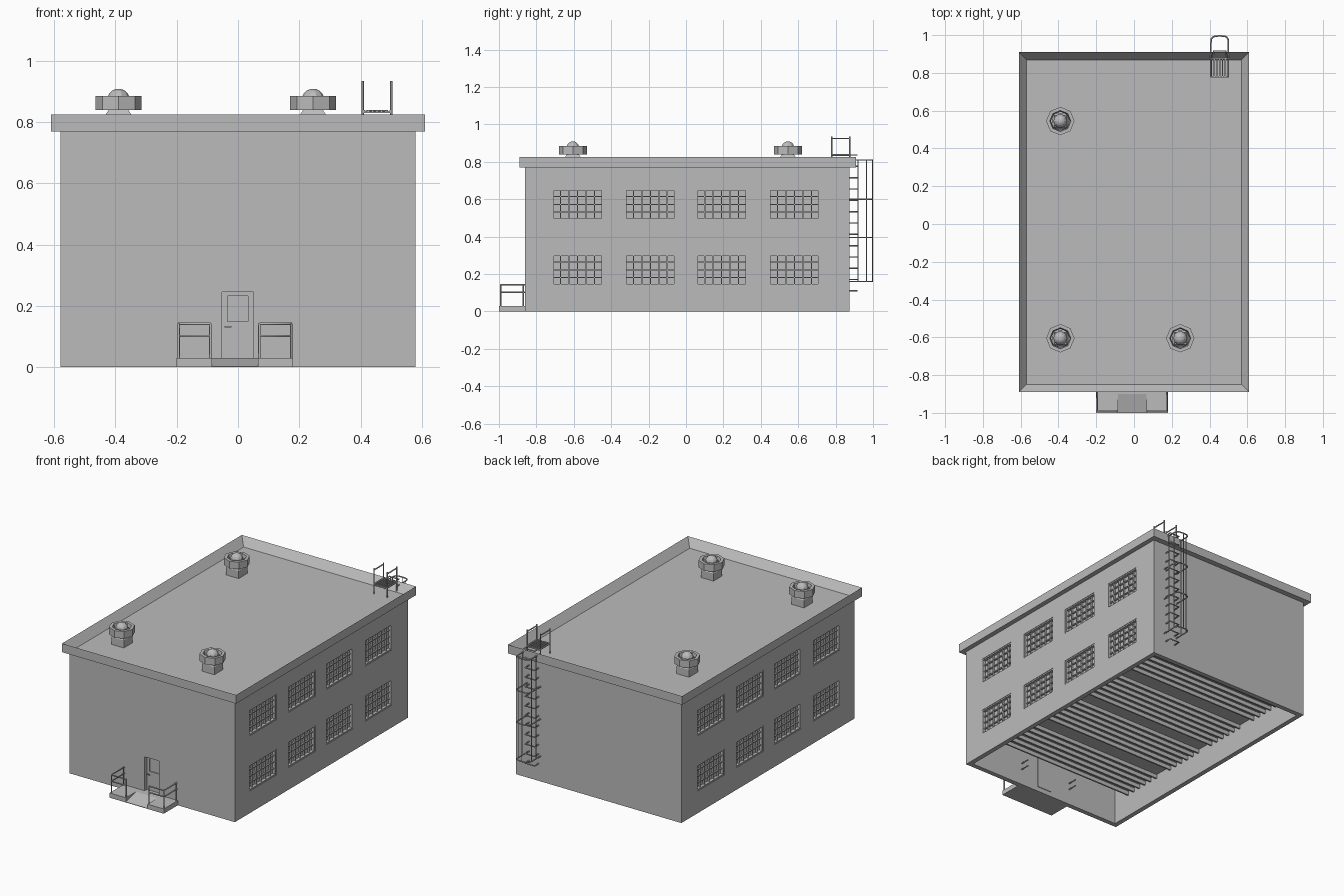
import bpy, bmesh, math
from mathutils import Vector

if "Cube" in bpy.data.objects:
    bpy.data.objects.remove(bpy.data.objects["Cube"])

grey = bpy.data.materials.new("concrete_grey")
grey.use_nodes = True
grey.diffuse_color = (0.5, 0.5, 0.5, 1)
grey.node_tree.nodes["Principled BSDF"].inputs["Base Color"].default_value = (0.5, 0.5, 0.5, 1)


def link(name, data):
    data.materials.append(grey)
    ob = bpy.data.objects.new(name, data)
    bpy.context.collection.objects.link(ob)
    return ob


def finish(name, bm):
    me = bpy.data.meshes.new(name)
    bm.to_mesh(me)
    bm.free()
    return link(name, me)


def add_box(bm, lo, hi):
    verts = bmesh.ops.create_cube(bm, size=1)["verts"]
    for v in verts:
        v.co = Vector([(a + b) / 2 + c * (b - a) for a, b, c in zip(lo, hi, v.co)])
    return verts


def boxes(name, *bounds):
    bm = bmesh.new()
    for lo, hi in bounds:
        add_box(bm, lo, hi)
    return finish(name, bm)


def mirror(ob, centre=None):
    m = ob.modifiers.new("mirror", "MIRROR")
    if centre:
        m.mirror_object = centre
    return ob


def panel(name, origin, eu, us, vs, is_hole, thick):
    """Wall made from a grid with openings, thickened inwards."""
    bm = bmesh.new()
    o, eu = Vector(origin), Vector(eu)
    grid = [[bm.verts.new(o + eu * u + Vector((0, 0, v))) for v in vs] for u in us]
    for i in range(len(us) - 1):
        for j in range(len(vs) - 1):
            if not is_hole(i, j):
                bm.faces.new((grid[i][j], grid[i + 1][j], grid[i + 1][j + 1], grid[i][j + 1]))
    loose = [v for v in bm.verts if not v.link_faces]
    bmesh.ops.delete(bm, geom=loose, context="VERTS")
    ob = finish(name, bm)
    s = ob.modifiers.new("thickness", "SOLIDIFY")
    s.thickness, s.offset = thick, -1
    return ob


def rods(name, paths, r=0.004):
    """Thin bars along polylines."""
    cu = bpy.data.curves.new(name, "CURVE")
    cu.dimensions = "3D"
    cu.bevel_depth, cu.bevel_resolution, cu.use_fill_caps = r, 1, True
    for path in paths:
        sp = cu.splines.new("POLY")
        sp.points.add(len(path) - 1)
        for p, co in zip(sp.points, path):
            p.co = (*co, 1)
    return link(name, cu)


def lathe(bm, x, y, profile, sides, turn=0.0):
    """Closed loop of rings around a vertical axis."""
    rings = []
    for r, z in profile:
        rings.append([bm.verts.new((x + r * math.cos(turn + math.tau * k / sides),
                                    y + r * math.sin(turn + math.tau * k / sides), z))
                      for k in range(sides)])
    for a, b in zip(rings, rings[1:]):
        for k in range(sides):
            n = (k + 1) % sides
            bm.faces.new((a[k], a[n], b[n], b[k]))
    return rings


# Walls: side walls pierced by two rows of four windows
W, FRONT, BACK, TOP, T = 0.58, -0.86, 0.875, 0.77, 0.03
centres = (-0.58, -0.19, 0.19, 0.58)
HALF = 0.135
ROWS = ((0.14, 0.305), (0.49, 0.655))
ys = [FRONT] + [c + s * HALF for c in centres for s in (-1, 1)] + [BACK]
zs = [0] + [z for row in ROWS for z in row] + [TOP]
mirror(panel("side_walls", (W, 0, 0), (0, 1, 0), ys, zs, lambda i, j: i % 2 and j % 2, T))
panel("front_wall", (0, FRONT, 0), (1, 0, 0), (-W + T, -0.052, 0.05, W - T), (0, 0.03, 0.245, TOP),
      lambda i, j: i == 1 and j == 1, T)
boxes("back_wall", ((-W + T, BACK - T, 0), (W - T, BACK, TOP)))

# Windows: frame, glazing bars and glass
frames, bars, glass = [], [], []
for c in centres:
    a, b = c - HALF, c + HALF
    for z0, z1 in ROWS:
        e, x0, x1 = 0.008, W - 0.025, W - 0.003
        frames += [((x0, a, z0), (x1, a + e, z1)), ((x0, b - e, z0), (x1, b, z1)),
                   ((x0, a + e, z0), (x1, b - e, z0 + e)), ((x0, a + e, z1 - e), (x1, b - e, z1))]
        glass.append(((W - 0.03, a, z0), (W - 0.022, b, z1)))
        for k in range(1, 6):
            y = a + (b - a) * k / 6
            bars.append(((x0, y - 0.003, z0 + e), (W - 0.01, y + 0.003, z1 - e)))
        for k in range(1, 4):
            z = z0 + (z1 - z0) * k / 4
            bars.append(((x0, a + e, z - 0.003), (W - 0.012, b - e, z + 0.003)))
for name, parts in (("window_frames", frames), ("window_bars", bars), ("window_glass", glass)):
    mirror(boxes(name, *parts))

# Floor deck with ribs beneath, above the open underside
boxes("floor_deck", ((-W + T, centres[0] - HALF, 0.165), (W - T, BACK - T, 0.172)))
boxes("floor_ribs", *[((-W + T, c - HALF + 0.052 * k, 0.14), (W - T, c - HALF + 0.052 * k + 0.01, 0.165))
                      for c in centres for k in range(6)])

# Roof slab with raised parapet
bm = bmesh.new()
add_box(bm, (-0.61, -0.89, TOP), (0.61, 0.91, 0.825))
bm.normal_update()
top = max(bm.faces, key=lambda f: f.calc_center_median().z)
bmesh.ops.inset_region(bm, faces=[top], thickness=0.058)
bmesh.ops.translate(bm, verts=top.verts, vec=(0, 0, -0.05))
finish("roof", bm)

# Roof vents: square base, tapered neck, open ring and dome
for n, (x, y) in enumerate(((-0.39, 0.545), (-0.39, -0.605), (0.245, -0.605))):
    bm = bmesh.new()
    q = math.pi / 4
    base = lathe(bm, x, y, ((0.062, 0.772), (0.062, 0.822), (0.045, 0.84), (0.045, 0.87)), 4, q)
    bm.faces.new(base[-1])
    ring = ((0.075, 0.84), (0.075, 0.885), (0.056, 0.885), (0.05, 0.855), (0.05, 0.84), (0.075, 0.84))
    lathe(bm, x, y, ring, 8)
    bmesh.ops.remove_doubles(bm, verts=bm.verts, dist=0.0001)
    bmesh.ops.recalc_face_normals(bm, faces=bm.faces)
    finish(f"vent_{n + 1}", bm)
    bm = bmesh.new()
    dome = [(0.037 * math.cos(t * math.pi / 10), 0.872 + 0.037 * math.sin(t * math.pi / 10)) for t in range(5)]
    cap = lathe(bm, x, y, [(0.037, 0.85)] + dome, 10)
    tip = bm.verts.new((x, y, 0.909))
    for k in range(10):
        bm.faces.new((cap[-1][k], cap[-1][(k + 1) % 10], tip))
    finish(f"vent_dome_{n + 1}", bm)

# Door, its window and handle
DY = FRONT + 0.022
panel("door", (0, DY, 0), (1, 0, 0), (-0.052, -0.035, 0.033, 0.05), (0.03, 0.15, 0.232, 0.245),
      lambda i, j: i == 1 and j == 1, 0.012)
boxes("door_window", ((-0.035, DY + 0.005, 0.15), (0.033, DY + 0.01, 0.232)))
boxes("door_handle", ((-0.044, DY - 0.012, 0.129), (-0.038, DY, 0.135)),
      ((-0.044, DY - 0.014, 0.13), (-0.022, DY - 0.009, 0.135)))

# Entrance landing with a ramp in the middle
H = 0.03
boxes("landing", ((-0.2, -1, 0), (-0.085, FRONT, H)), ((0.065, -1, 0), (0.18, FRONT, H)),
      ((-0.085, -0.9, 0), (0.065, FRONT, H)))
bm = bmesh.new()
for v in add_box(bm, (-0.085, -1, 0), (0.065, -0.9, H)):
    if v.co.y < -0.95 and v.co.z > 0.01:
        v.co.z = 0.003
finish("ramp", bm)

# Entrance railings, running a little way into the wall
paths = []
for outer, inner in ((-0.194, -0.09), (0.174, 0.07)):
    paths += [[(px, py, H), (px, py, 0.142)] for px, py in ((outer, -0.99), (inner, -0.99), (outer, -0.87))]
    paths += [[(inner, -0.99, z), (outer, -0.99, z), (outer, -0.77, z)] for z in (0.142, 0.102)]
rods("entrance_railings", paths)

# Roof access platform with handrails
X0, X1 = 0.407, 0.5
paths = []
for x in (X0, X1):
    paths += [[(x, y, 0.775), (x, y, 0.935)] for y in (0.78, 0.875)]
    paths += [[(x, 0.78, z), (x, 0.875, z)] for z in (0.925, 0.837)]
rods("platform_railings", paths)
slats = [((X0 + 0.0145 * k, 0.775, 0.831), (X0 + 0.0145 * k + 0.007, 0.88, 0.839)) for k in range(7)]
boxes("platform_grating", *slats, ((X0, 0.775, 0.829), (X1, 0.783, 0.834)), ((X0, 0.872, 0.829), (X1, 0.88, 0.834)))

# Wall ladder: bracket rungs and safety cage
rods("ladder_rungs", [[(0.42, BACK, z), (0.42, 0.915, z), (0.487, 0.915, z), (0.487, BACK, z)]
                      for z in [0.11 + 0.0605 * k for k in range(13)]])
M, R = (X0 + X1) / 2, (X1 - X0) / 2
arc = [(M + R * math.copysign(abs(math.cos(t)) ** 0.6, math.cos(t)), 0.955 + 0.041 * math.sin(t) ** 0.6)
       for t in [math.pi * k / 8 for k in range(1, 8)]]
hoop = [(X1, BACK), (X1, 0.955)] + arc + [(X0, 0.955), (X0, BACK)]
rods("cage_hoops", [[(x, y, z) for x, y in hoop] for z in (0.16, 0.395, 0.6, 0.81)])
rods("cage_uprights", [[(x, y, 0.16), (x, y, 0.81)] for x, y in
                       ((X0, 0.92), (X1, 0.92), (X0, 0.965), (X1, 0.965), (M, 0.996))], 0.003)
